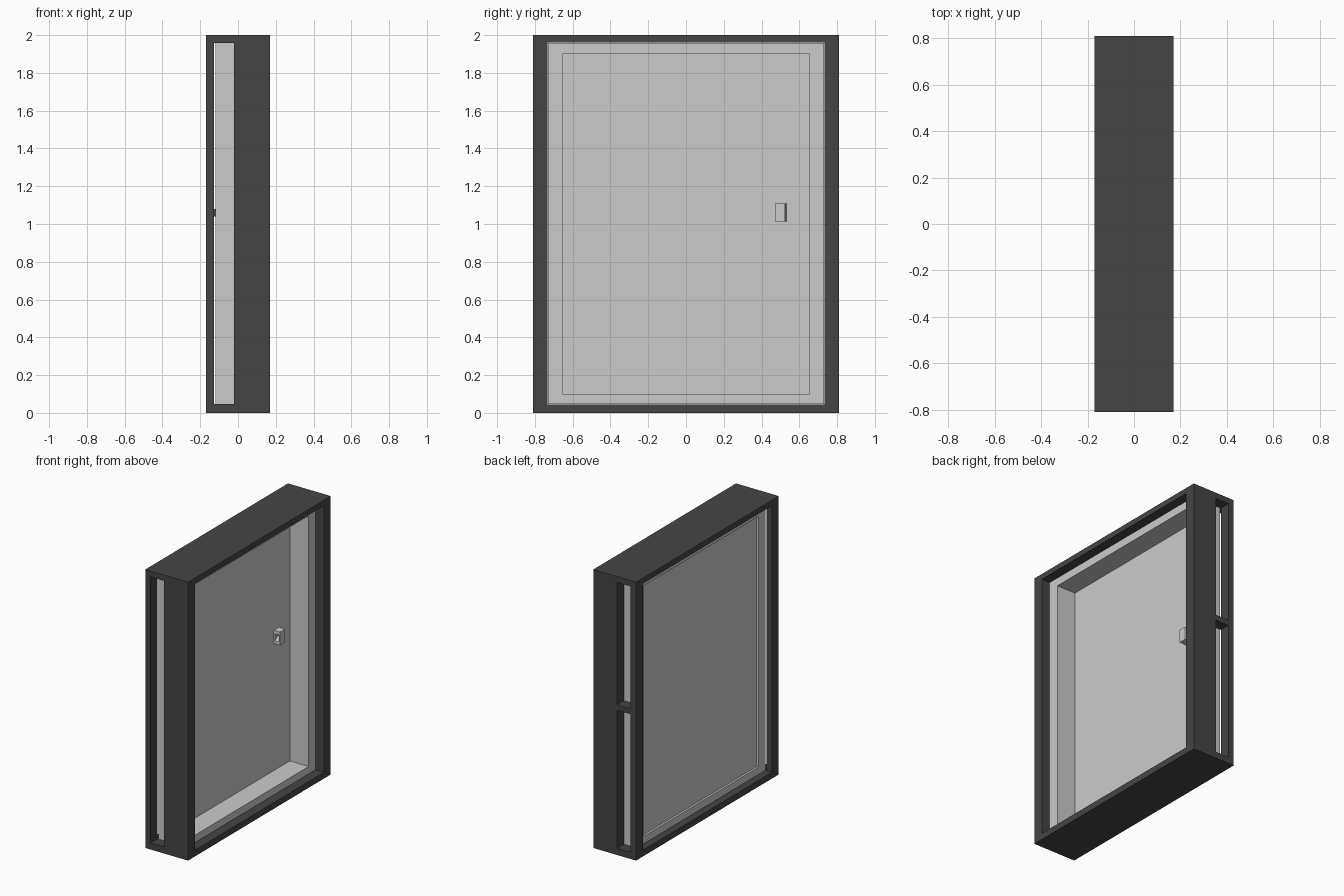
import bpy, bmesh

if "Cube" in bpy.data.objects:
    bpy.data.objects.remove(bpy.data.objects["Cube"])

dark = bpy.data.materials.new("dark_frame")
dark.diffuse_color = (0.06, 0.06, 0.06, 1)
dark.use_nodes = True
dark.node_tree.nodes["Principled BSDF"].inputs["Base Color"].default_value = dark.diffuse_color


def make(name, verts, faces, mat=None):
    bm = bmesh.new()
    vs = [bm.verts.new(v) for v in verts]
    for f in faces:
        bm.faces.new([vs[i] for i in f])
    bmesh.ops.recalc_face_normals(bm, faces=bm.faces)
    mesh = bpy.data.meshes.new(name)
    bm.to_mesh(mesh)
    bm.free()
    ob = bpy.data.objects.new(name, mesh)
    bpy.context.collection.objects.link(ob)
    if mat:
        mesh.materials.append(mat)
    return ob


def prism(name, base, tip):
    """Solid between two matching vertex loops."""
    n = len(base)
    sides = [(i, (i + 1) % n, (i + 1) % n + n, i + n) for i in range(n)]
    return make(name, base + tip, sides + [tuple(range(n)), tuple(range(n, 2 * n))])


def rect(x, y0, y1, z0, z1):
    return [(x, y0, z0), (x, y1, z0), (x, y1, z1), (x, y0, z1)]


def box(name, x0, x1, y0, y1, z0, z1):
    return prism(name, rect(x0, y0, y1, z0, z1), rect(x1, y0, y1, z0, z1))


def ring(name, x0, x1, outer, inner, mat=None):
    """Rectangular ring; outer and inner are (half width, z bottom, z top)."""
    loops = [rect(x, -w, w, a, b) for x, (w, a, b) in
             ((x0, outer), (x1, outer), (x1, inner), (x0, inner))]
    faces = []
    for k in range(4):
        for i in range(4):
            j, m = (i + 1) % 4, (k + 1) % 4
            faces.append((4 * k + i, 4 * k + j, 4 * m + j, 4 * m + i))
    return make(name, sum(loops, []), faces, mat)


def cut(target, cutter):
    mod = target.modifiers.new(cutter.name, 'BOOLEAN')
    mod.operation = 'DIFFERENCE'
    mod.solver = 'EXACT'
    mod.object = cutter
    cutter.hide_render = True
    cutter.hide_set(True)


# Outer dark casing with side slots
casing = ring("casing", -0.17, 0.17, (0.81, 0, 2), (0.733, 0.045, 1.96), dark)
cut(casing, box("front_slot_cutter", -0.127, -0.02, -0.9, -0.7, 0.047, 1.958))
for name, z0, z1 in (("lower", 0.047, 1.04), ("upper", 1.08, 1.958)):
    cut(casing, box(name + "_slot_cutter", -0.127, -0.02, 0.7, 0.9, z0, z1))

# Door leaf: deep rim and recessed panel
ring("door_rim", -0.12, 0.105, (0.731, 0.047, 1.958), (0.653, 0.10, 1.90))
box("door_panel", -0.105, -0.045, -0.655, 0.655, 0.098, 1.902)

# Handle: tapered block with a finger notch
handle = prism("handle", rect(-0.046, 0.47, 0.533, 1.013, 1.108),
               rect(0.005, 0.47, 0.524, 1.013, 1.108))
notch = prism("handle_notch_cutter",
              [(-0.035, 0.46, 1.03), (-0.035, 0.46, 1.09), (-0.035, 0.51, 1.06)],
              [(-0.005, 0.46, 1.03), (-0.005, 0.46, 1.09), (-0.005, 0.51, 1.06)])
cut(handle, notch)
